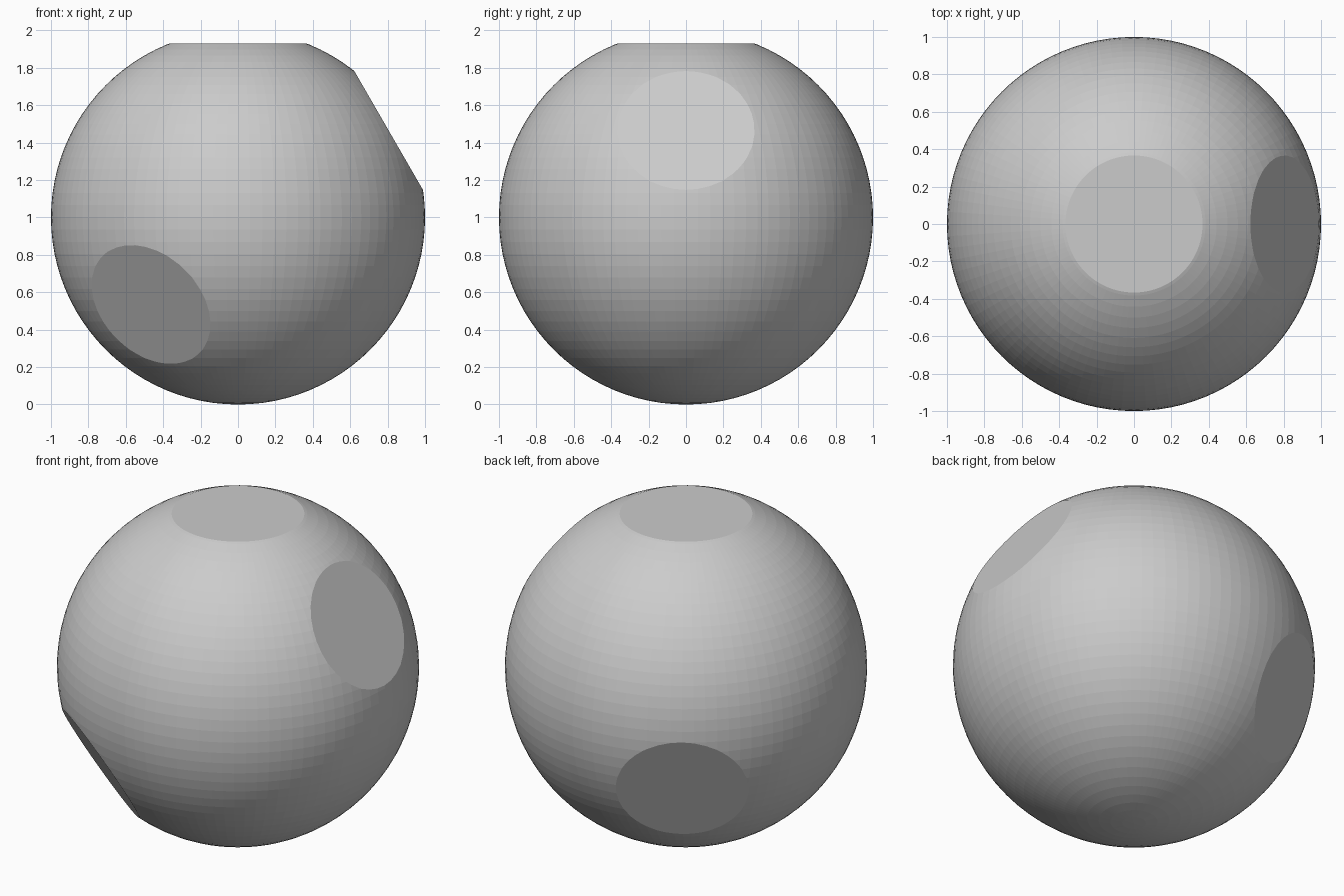
import bpy, bmesh
from mathutils import Vector

if "Cube" in bpy.data.objects:
    bpy.data.objects.remove(bpy.data.objects["Cube"])

R = 1.0
CUT_DISTANCE = 0.93  # distance of every flat from the ball centre

# Directions of the flats: top, right, front left low, back left low
FLAT_NORMALS = [
    (0, 0, 1),
    (0.866, 0, 0.5),
    (-0.5, -0.707, -0.5),
    (-0.515, 0.775, -0.366),
]

# Ball
bm = bmesh.new()
bmesh.ops.create_uvsphere(bm, u_segments=96, v_segments=48, radius=R)

# Slice off each flat and close it with one planar face
for normal in FLAT_NORMALS:
    n = Vector(normal).normalized()
    cut = bmesh.ops.bisect_plane(
        bm, geom=bm.verts[:] + bm.edges[:] + bm.faces[:], dist=1e-5,
        plane_co=n * CUT_DISTANCE, plane_no=n, clear_outer=True)
    rim = [e for e in cut["geom_cut"]
           if isinstance(e, bmesh.types.BMEdge) and e.is_boundary]
    bmesh.ops.holes_fill(bm, edges=rim, sides=0)

bmesh.ops.recalc_face_normals(bm, faces=bm.faces[:])
bmesh.ops.translate(bm, verts=bm.verts[:], vec=(0, 0, R))

mesh = bpy.data.meshes.new("faceted_ball")
bm.to_mesh(mesh)
bm.free()
ball = bpy.data.objects.new("faceted_ball", mesh)
bpy.context.collection.objects.link(ball)
